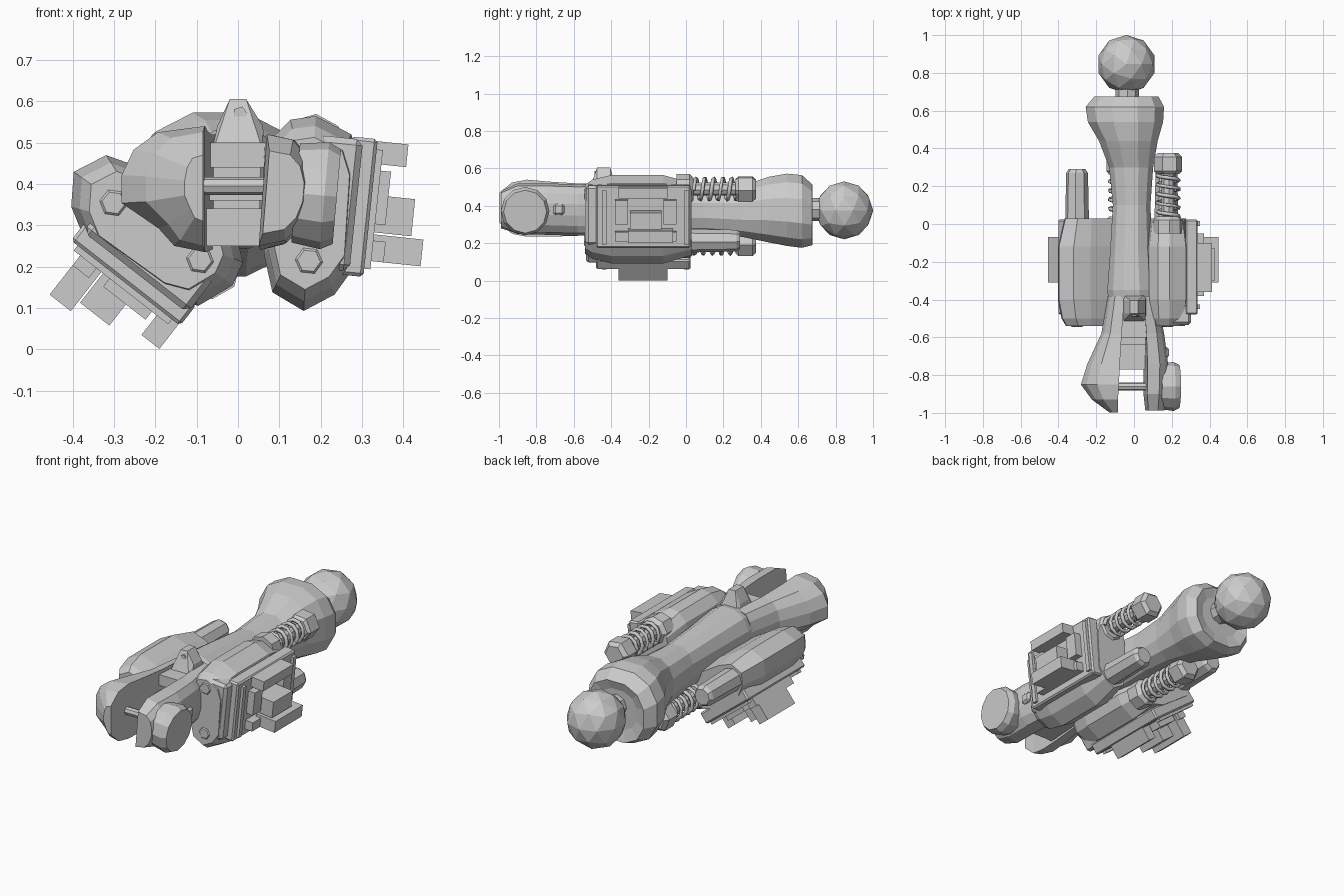
import bpy, bmesh
from math import cos, sin, pi, radians, copysign
from mathutils import Matrix

if "Cube" in bpy.data.objects:
    bpy.data.objects.remove(bpy.data.objects["Cube"])

IDENT = Matrix.Identity(4)


def make(name, bm, mat=IDENT):
    bmesh.ops.recalc_face_normals(bm, faces=bm.faces)
    me = bpy.data.meshes.new(name)
    bm.to_mesh(me)
    bm.free()
    ob = bpy.data.objects.new(name, me)
    ob.matrix_world = mat
    bpy.context.collection.objects.link(ob)
    return ob


def loft(name, rings, mat=IDENT):
    bm = bmesh.new()
    vs = [[bm.verts.new(p) for p in r] for r in rings]
    n = len(vs[0])
    for a, b in zip(vs, vs[1:]):
        for i in range(n):
            bm.faces.new((a[i], a[(i + 1) % n], b[(i + 1) % n], b[i]))
    bm.faces.new(vs[0])
    bm.faces.new(vs[-1])
    return make(name, bm, mat)


def oval(y, x0, x1, z0, z1, n=12, p=0.85):
    ring = []
    for i in range(n):
        a = 2 * pi * (i + 0.5) / n
        c, s = cos(a), sin(a)
        ring.append(((x0 + x1) / 2 + (x1 - x0) / 2 * copysign(abs(c) ** p, c), y,
                     (z0 + z1) / 2 + (z1 - z0) / 2 * copysign(abs(s) ** p, s)))
    return ring


def dome(y, inner, outer, z0, z1, low=1.0, lean=0.0):
    # D-shaped section: flat inner side, bulging outwards, thinner below by "low"
    ring = []
    for i in range(8):
        a = -pi / 2 + pi * i / 7
        k = max(cos(a), 0) ** 0.7 * (low if sin(a) < -0.3 else 1)
        ring.append((inner + (outer - inner) * k + lean * sin(a), y,
                     (z0 + z1) / 2 + (z1 - z0) / 2 * sin(a)))
    return ring


def rod(name, x, z, profile, n=8, mat=IDENT):
    # turned part along y; profile is (y, radius)
    return loft(name, [[(x + r * cos(2 * pi * i / n), y, z + r * sin(2 * pi * i / n))
                        for i in range(n)] for y, r in profile], mat)


def box(name, x0, x1, y0, y1, z0, z1, mat=IDENT, bevel=0):
    bm = bmesh.new()
    bmesh.ops.create_cube(bm, size=1, matrix=Matrix.Translation(
        ((x0 + x1) / 2, (y0 + y1) / 2, (z0 + z1) / 2)) @ Matrix.Diagonal((x1 - x0, y1 - y0, z1 - z0, 1)))
    if bevel:
        bmesh.ops.bevel(bm, geom=bm.edges[:], offset=bevel, segments=1, affect='EDGES')
    return make(name, bm, mat)


# ball joint and neck
bm = bmesh.new()
bmesh.ops.create_icosphere(bm, subdivisions=2, radius=0.155)
make("ball_joint", bm, Matrix.Translation((-0.04, 0.846, 0.376)))
rod("ball_neck", -0.035, 0.38, [(0.6, 0.062), (0.76, 0.062)])

# main bone shaft with flared head
loft("bone_shaft", [oval(*s) for s in (
    (0.66, -0.16, 0.08, 0.25, 0.47),
    (0.675, -0.215, 0.135, 0.185, 0.52),
    (0.62, -0.262, 0.165, 0.17, 0.57),
    (0.54, -0.25, 0.16, 0.18, 0.578),
    (0.44, -0.19, 0.13, 0.2, 0.56),
    (0.3, -0.135, 0.105, 0.23, 0.51),
    (0.1, -0.115, 0.09, 0.25, 0.5),
    (-0.15, -0.13, 0.1, 0.24, 0.52),
    (-0.35, -0.145, 0.12, 0.24, 0.535),
    (-0.48, -0.13, 0.11, 0.26, 0.51))])

# fork prongs
loft("left_prong", [dome(*s) for s in (
    (-0.38, -0.05, -0.14, 0.25, 0.52),
    (-0.58, -0.065, -0.175, 0.24, 0.52, 0.9),
    (-0.74, -0.075, -0.25, 0.235, 0.53, 0.7),
    (-0.85, -0.08, -0.285, 0.235, 0.54, 0.65),
    (-0.93, -0.085, -0.225, 0.25, 0.525, 0.7),
    (-0.998, -0.085, -0.13, 0.31, 0.47, 0.8))])
loft("right_prong", [dome(*s) for s in (
    (-0.38, 0.05, 0.12, 0.25, 0.52),
    (-0.58, 0.06, 0.16, 0.24, 0.515, 1, 0.006),
    (-0.74, 0.062, 0.18, 0.245, 0.52, 1, 0.01),
    (-0.9, 0.06, 0.175, 0.25, 0.52, 1, 0.01),
    (-0.988, 0.068, 0.16, 0.28, 0.48, 1, 0.008))])

# hinge cap and axle run along x, cap leaning slightly
side = Matrix.Translation((0, -0.86, 0.375)) @ Matrix.Rotation(-pi / 2, 4, 'Z')
lean = Matrix.Translation((0, -0.86, 0.39)) @ Matrix.Rotation(radians(5), 4, 'Y') @ Matrix.Rotation(-pi / 2, 4, 'Z')
rod("hinge_cap", 0, 0, [(0.14, 0.12), (0.21, 0.13), (0.24, 0.115)], 12, lean)
rod("hinge_axle", 0, 0.02, [(-0.1, 0.022), (0.1, 0.022)], 8, side)
box("prong_stud", 0.13, 0.185, -0.71, -0.65, 0.35, 0.41, bevel=0.012)

# stepped web between the prongs
for i, (y, z0, z1) in enumerate(((-0.6, 0.44, 0.5), (-0.64, 0.36, 0.41), (-0.77, 0.25, 0.34))):
    box(f"fork_web_{i}", -0.08, 0.068, y, -0.4, z0, z1)

# lug on top of the bone
bm = bmesh.new()
for y in (-0.53, -0.36):
    for sx in (-0.07, 0.07):
        bm.verts.new((sx, y, 0.45))
for y in (-0.475, -0.405):
    for sx, z in ((-0.05, 0.54), (0.06, 0.54), (-0.02, 0.605), (0.02, 0.605)):
        bm.verts.new((sx, y, z))
bmesh.ops.convex_hull(bm, input=bm.verts[:])
make("top_lug", bm)
rod("top_lug_bolt", 0.005, 0.57, [(-0.49, 0.018), (-0.4, 0.018)], 5)

# module housing section (outward, tangential)
HOUSING = [(0.09, 0.12), (0.13, 0.17), (0.19, 0.185), (0.28, 0.15), (0.31, 0.08), (0.32, -0.17),
           (0.28, -0.24), (0.21, -0.287), (0.13, -0.25), (0.1, -0.16), (0.08, 0.0)]


def housing_ring(y, k):
    return [(0.2 + (u - 0.2) * k, y, -0.05 + (t + 0.05) * k) for u, t in HOUSING]


def spring(name, x, z, y0, y1, r, turns, mat):
    cu = bpy.data.curves.new(name, 'CURVE')
    cu.dimensions = '3D'
    cu.bevel_depth = 0.011
    cu.bevel_resolution = 0
    cu.use_fill_caps = True
    sp = cu.splines.new('POLY')
    n = turns * 10
    sp.points.add(n)
    for i, p in enumerate(sp.points):
        a = 2 * pi * i / 10
        p.co = (x + r * cos(a), y0 + (y1 - y0) * i / n, z + r * sin(a), 1)
    ob = bpy.data.objects.new(name, cu)
    ob.matrix_world = mat
    bpy.context.collection.objects.link(ob)


# two identical modules turned round the bone axis
for tag, ang, cx, cz in (("right", -6, -0.02, 0.4), ("left", -128, -0.042, 0.418)):
    M = Matrix.Translation((cx, 0, cz)) @ Matrix.Rotation(-radians(ang), 4, 'Y')
    loft(f"{tag}_housing", [housing_ring(y, k) for y, k in (
        (-0.54, 0.78), (-0.5, 0.9), (-0.4, 1), (-0.12, 1), (0.03, 0.82))], M)
    box(f"{tag}_front_plate", 0.2, 0.31, -0.535, -0.3, -0.18, 0.14, M, 0.015)
    box(f"{tag}_side_plate", 0.28, 0.345, -0.48, 0.025, -0.19, 0.145, M, 0.008)
    # blocks on the outer face
    for i, b in enumerate(((0.3, 0.42, -0.36, -0.1, 0.085, 0.14),
                           (0.3, 0.45, -0.3, -0.13, -0.08, 0.01),
                           (0.3, 0.385, -0.38, -0.31, -0.06, 0.07),
                           (0.3, 0.385, -0.12, -0.05, -0.06, 0.07),
                           (0.36, 0.48, -0.31, -0.07, -0.15, -0.085),
                           (0.3, 0.39, -0.38, -0.05, -0.15, -0.1))):
        box(f"{tag}_block_{i}", *b, M)
    # raised rails on the panel edges
    for i, y in enumerate((-0.45, -0.01)):
        box(f"{tag}_rail_{i}", 0.3, 0.36, y, y + 0.025, -0.17, 0.12, M)
    # spring shock
    su, st = 0.19, 0.11
    rod(f"{tag}_shock_rod", su, st, [(-0.1, 0.035), (0.33, 0.035)], 8, M)
    rod(f"{tag}_shock_collar", su, st, [(-0.05, 0.08), (0.02, 0.08), (0.04, 0.06)], 8, M)
    spring(f"{tag}_shock_spring", su, st, 0.04, 0.28, 0.058, 5, M)
    rod(f"{tag}_shock_cap", su, st, [(0.265, 0.06), (0.28, 0.075), (0.355, 0.075), (0.375, 0.055)], 6, M)
    # plain cylinder beside the spring
    rod(f"{tag}_plain_tube", 0.21, -0.165, [(-0.1, 0.066), (0.27, 0.058), (0.29, 0.045)], 8, M)
    # bolts in the front lobes
    for i, (u, t) in enumerate(((0.19, 0.085), (0.21, -0.165))):
        rod(f"{tag}_lobe_bolt_{i}", u, t, [(-0.3, 0.05), (-0.53, 0.045), (-0.545, 0.028)], 6, M)
